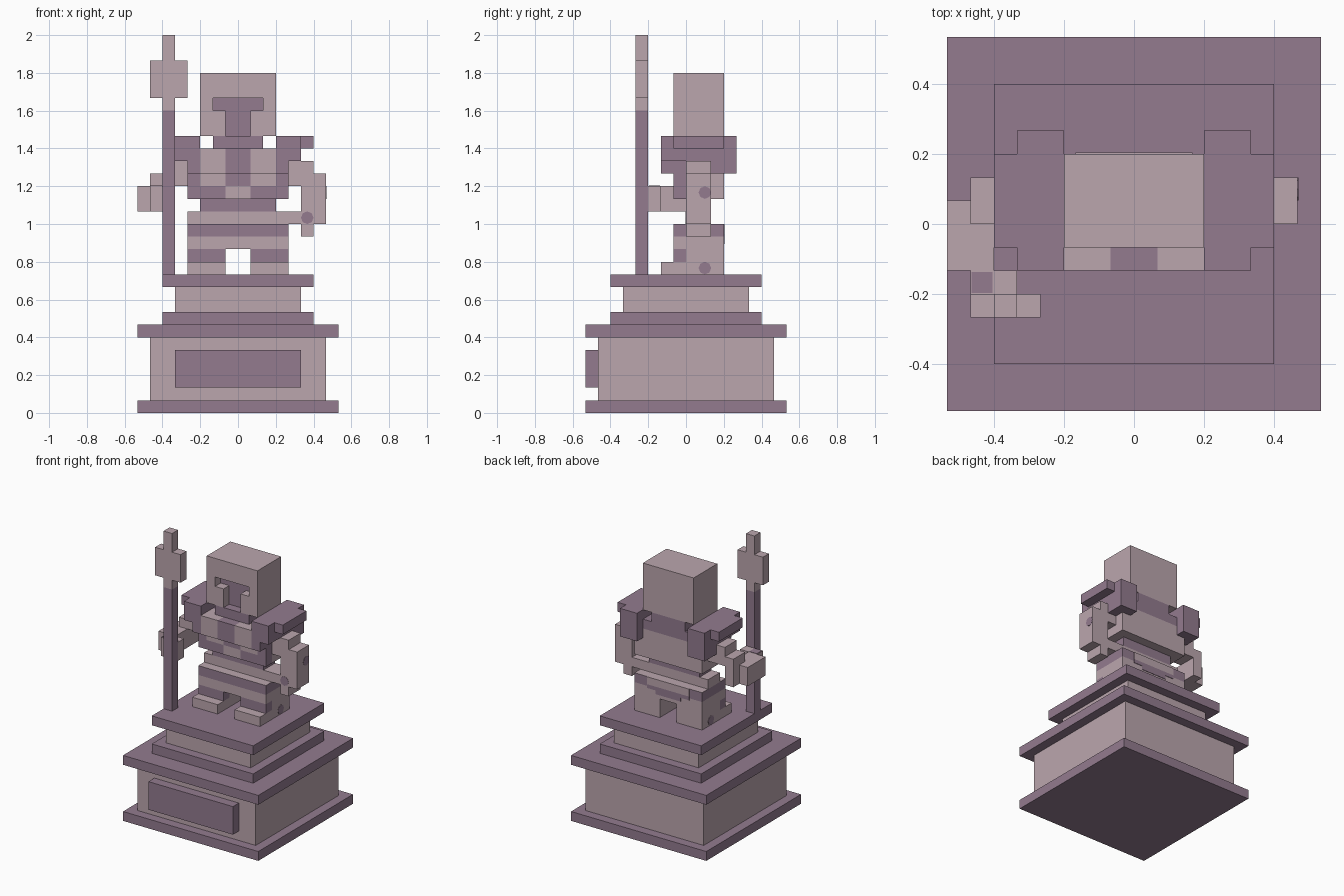
import bpy, bmesh, math
from mathutils import Matrix

cube = bpy.data.objects.get("Cube")
if cube:
    bpy.data.objects.remove(cube, do_unlink=True)

U = 1 / 15  # one block


def material(name, rgb):
    m = bpy.data.materials.new(name)
    m.use_nodes = True
    m.diffuse_color = (*rgb, 1)
    bsdf = next(n for n in m.node_tree.nodes if n.type == 'BSDF_PRINCIPLED')
    bsdf.inputs["Base Color"].default_value = (*rgb, 1)
    return m


MATS = [material("pale_pink_stone", (0.497, 0.381, 0.423)),
        material("dusky_purple_stone", (0.292, 0.198, 0.275))]
L, D = 0, 1


def finish(bm, name):
    me = bpy.data.meshes.new(name)
    bmesh.ops.recalc_face_normals(bm, faces=bm.faces)
    bm.to_mesh(me)
    bm.free()
    for m in MATS:
        me.materials.append(m)
    ob = bpy.data.objects.new(name, me)
    bpy.context.collection.objects.link(ob)
    return ob


def part(name, *boxes, mirror=False, top=None):
    """Blocks given as x0, x1, y0, y1, z0, z1, colour; top recolours upward faces."""
    bm = bmesh.new()
    for x0, x1, y0, y1, z0, z1, col in boxes:
        spans = [(x0, x1)] + ([(-x1, -x0)] if mirror else [])
        for a, b in spans:
            size = Matrix.Diagonal(((b - a) * U, (y1 - y0) * U, (z1 - z0) * U, 1))
            mid = Matrix.Translation(((a + b) / 2 * U, (y0 + y1) / 2 * U, (z0 + z1) / 2 * U))
            r = bmesh.ops.create_cube(bm, size=1, matrix=mid @ size)
            for f in {f for v in r["verts"] for f in v.link_faces}:
                f.normal_update()
                f.material_index = top if top is not None and f.normal.z > 0.5 else col
    return finish(bm, name)


def spot(name, x, y, z, axis):
    """Thin eight-sided stain lying on a block face."""
    bm = bmesh.new()
    turn = Matrix.Rotation(math.pi / 2, 4, 'Y' if axis == 'X' else 'X')
    bmesh.ops.create_cone(bm, cap_ends=True, segments=8, radius1=0.5 * U, radius2=0.5 * U,
                          depth=0.004, matrix=Matrix.Translation((x * U, y * U, z * U)) @ turn)
    for f in bm.faces:
        f.material_index = D
    finish(bm, name)


# Stepped plinth with plaque
for name, r, z0, z1, col in (("plinth_foot", 8, 0, 1, D), ("plinth_block", 7, 1, 6, L),
                             ("plinth_ledge", 8, 6, 7, D), ("upper_foot", 6, 7, 8, D),
                             ("upper_block", 5, 8, 10, L), ("upper_ledge", 6, 10, 11, D)):
    part(name, (-r, r, -r, r, z0, z1, col))
part("plaque", (-5, 5, -8, -7, 2, 5, D))

# Legs, shin guards and feet
part("legs", (1, 4, 0, 3, 11, 13, L), mirror=True)
part("shin_guards", (1, 4, -1, 0, 12, 13, D), mirror=True)
part("feet", (1, 4, -2, 0, 11, 12, L), mirror=True)

# Skirt and waist
part("skirt_hem", (-4, 4, -1, 3, 13, 14, L))
part("skirt_band", (-4, 4, -1, 3, 14, 15, D), top=L)
part("skirt_back_panel", (-2.5, 2.5, 3, 3.05, 14.2, 15, L))
part("skirt_back_dip", (-2.5, 2.5, 3, 3.05, 13.8, 14.2, D),
     (-1.5, 1.5, 3, 3.05, 13.4, 13.8, D))
part("waist", (-4, 4, 0, 2, 15, 16, L))
part("belt", (-3, 3, 0, 2, 16, 17, D))

# Torso
part("torso", (-4, 4, 0, 3, 17, 20, L))
part("collar", (-3, 3, 0, 3, 20, 21, D))
part("belly_centre", (-1, 1, -1, 0, 17, 18, L))
part("chest_trim", (1, 4, -1, 0, 17, 18, D), (3, 4, -1, 0, 18, 20, D), mirror=True)
part("chest_plates", (1, 3, -1, 0, 18, 19, L), (1, 3, -2, 0, 19, 21, L), mirror=True)
part("beard", (-1, 1, -1, 0, 18, 19, D), (-1, 1, -2, 0, 19, 21, D))
part("neck", (-2, 2, -1, 3, 21, 22, D))

# Helmet with a recessed T-shaped opening
part("head", (-3, 3, 0, 3, 22, 27, L))
part("helmet_brow", (-3, 3, -1, 0, 25, 27, L))
part("helmet_cheeks", (1, 3, -1, 0, 22, 24, L), (2, 3, -1, 0, 24, 25, L), mirror=True)
part("face_shadow", (-2, 2, -0.06, 0, 24, 25, D), (-1, 1, -0.06, 0, 22, 24, D))

# Shoulder pads with front and back flaps
part("shoulder_pads", (3, 6, -1, 3, 21, 22, D), (3, 5, -1, 3, 20, 21, D), mirror=True)
part("shoulder_flaps", (3, 5, -2, -1, 20, 22, D), (3, 4, -2, -1, 19, 20, D),
     (3, 5, 3, 4, 19, 22, D), (4, 5, 2, 3, 19, 20, D), mirror=True)

# Left arm, hanging
part("left_arm", (4, 6, 0, 2, 18, 20, L), (6, 7, 0, 2, 15, 19, L), (5, 6, 0, 2, 15, 18, L))
part("left_hand", (4, 5, 0, 2, 15, 16, L), (5, 6, 0, 2, 14, 15, L))

# Right arm, bent forward to the staff
part("right_arm", (-6, -4, 0, 2, 18, 20, L), (-7, -6, 0, 2, 18, 19, L),
     (-7, -6, 1, 2, 16, 18, L))
part("right_forearm", (-8, -6, -2, 1, 16, 18, L))
part("right_hand", (-7, -5, -3, -2, 16, 18, L))
part("right_hand_stain", (-6.95, -6.05, -2.95, -2.05, 18, 18.04, D))

# Staff with crossed head
part("staff_shaft", (-6, -5, -4, -3, 11, 24, D))
part("staff_head", (-6, -5, -4, -3, 24, 25, L), (-7, -4, -4, -3, 25, 28, L),
     (-6, -5, -4, -3, 28, 30, L))

# Stains
spot("arm_front_stain", 5.5, 0, 15.5, 'Y')
spot("arm_side_stain", 7, 1.5, 17.5, 'X')
for s, side in ((1, "left"), (-1, "right")):
    spot(side + "_leg_stain", 4 * s, 1.5, 11.5, 'X')
